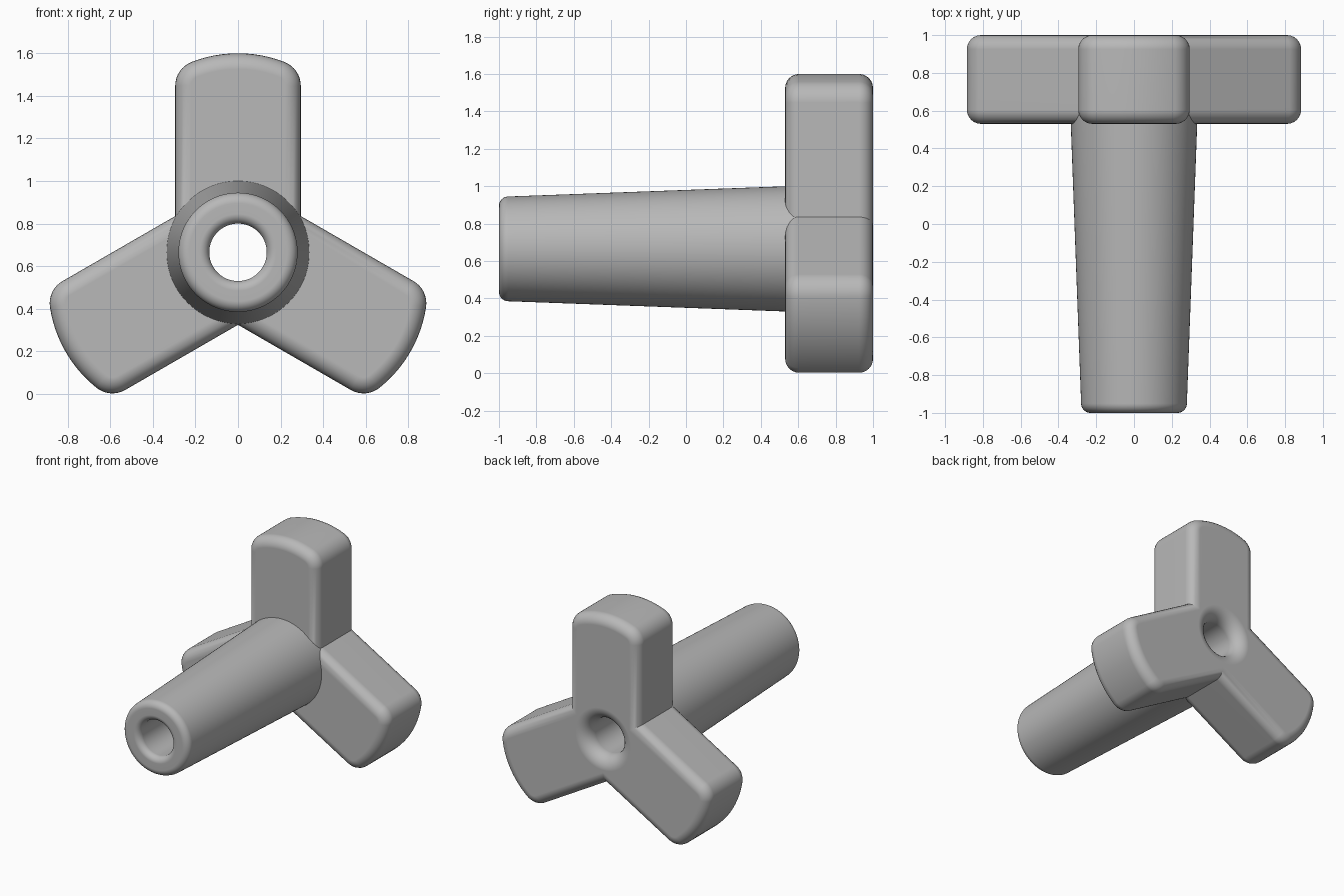
import bpy
import bmesh
from math import sin, cos, pi, radians, sqrt, asin

cube = bpy.data.objects.get("Cube")
if cube:
    bpy.data.objects.remove(cube, do_unlink=True)

AXIS_Z = 0.665                          # height of the bore axis
BACK, ARM_FRONT, TIP = 1.0, 0.53, -1.0  # positions along y
BORE, TIP_FLARE, BACK_FLARE = 0.135, 0.045, 0.1
MOUTH = BORE + BACK_FLARE               # bore radius on the back face
EDGE = 0.075                            # rounding of the arm edges
STEPS = 96

grey = bpy.data.materials.new("plain_grey")
grey.use_nodes = True
colour = (0.48, 0.48, 0.48, 1)
grey.diffuse_color = colour
grey.node_tree.nodes["Principled BSDF"].inputs["Base Color"].default_value = colour


def arc(cx, cy, radius, start, end, steps=8):
    angles = [start + (end - start) * i / steps for i in range(steps + 1)]
    return [(cx + radius * cos(a), cy + radius * sin(a)) for a in angles]


def bridge(bm, a, b):
    """Skin two rows of vertices with quads."""
    for i in range(len(a) - 1):
        bm.faces.new((a[i], a[i + 1], b[i + 1], b[i]))


def add_lathe(bm, profile):
    """Turn a (radius, y) profile around the bore axis."""
    rows = []
    for i in range(STEPS):
        a = 2 * pi * i / STEPS
        rows.append([bm.verts.new((r * cos(a), y, AXIS_Z + r * sin(a)))
                     for r, y in profile])
    for i in range(STEPS):
        bridge(bm, rows[i - 1], rows[i])


def arm_outline(inset):
    """Valley to valley around a straight arm with a domed end."""
    half, reach, dome, corner = 0.295, 0.935, 0.6, 0.12
    cx = half - corner
    dome_z = reach - dome
    cz = dome_z + sqrt((dome - corner) ** 2 - cx ** 2)
    lean = asin(cx / (dome - corner))
    side = half - inset
    right = [(side, side / sqrt(3))]
    right += arc(cx, cz, corner - inset, 0, pi / 2 - lean)
    top = arc(0, dome_z, dome - inset, pi / 2 - lean, pi / 2 + lean, 12)
    return right + top[1:-1] + [(-x, z) for x, z in reversed(right)]


def add_arm(bm, turn):
    """One third of the grip, rounded at front and back."""
    def place(points, y):
        return [bm.verts.new((x * cos(turn) - z * sin(turn), y,
                              AXIS_Z + x * sin(turn) + z * cos(turn)))
                for x, z in points]

    rounding = [radians(15 * k) for k in range(7)]
    levels = [(EDGE * (1 - sin(a)), EDGE * (1 - cos(a))) for a in rounding]
    rows = [place(arm_outline(d), ARM_FRONT + y) for d, y in levels]
    rows += [place(arm_outline(d), BACK - y) for d, y in reversed(levels)]
    for a, b in zip(rows, rows[1:]):
        bridge(bm, a, b)
    # Flat front and back faces, hollowed around the bore
    hollow = arc(0, 0, MOUTH, pi * 5 / 6, pi / 6, STEPS // 3)
    for row, y in ((rows[0], ARM_FRONT), (rows[-1], BACK)):
        bm.faces.new(row + place(hollow, y))


bm = bmesh.new()

# Tapered shaft, rounded tip and flared bore
tip_round = 0.05
profile = [(0.338, 0.62)]
profile += arc(0.28 - tip_round, TIP + tip_round, tip_round, 0, -pi / 2)
profile += arc(BORE + TIP_FLARE, TIP + TIP_FLARE, TIP_FLARE, 1.5 * pi, pi)
profile += arc(MOUTH, BACK - BACK_FLARE, BACK_FLARE, pi, pi / 2)
add_lathe(bm, profile)

# Three arms
for k in range(3):
    add_arm(bm, radians(120 * k))

# Weld the seams into one body
bmesh.ops.remove_doubles(bm, verts=bm.verts[:], dist=0.0001)
bmesh.ops.recalc_face_normals(bm, faces=bm.faces[:])
mesh = bpy.data.meshes.new("three_arm_handle")
bm.to_mesh(mesh)
bm.free()
mesh.materials.append(grey)
handle = bpy.data.objects.new("three_arm_handle", mesh)
bpy.context.scene.collection.objects.link(handle)

# Smooth shading with sharp creases and flat broad faces
bpy.ops.object.select_all(action='DESELECT')
handle.select_set(True)
bpy.context.view_layer.objects.active = handle
bpy.ops.object.shade_smooth_by_angle(angle=radians(30))
weighted = handle.modifiers.new("flat_faces", 'WEIGHTED_NORMAL')
weighted.keep_sharp = True
